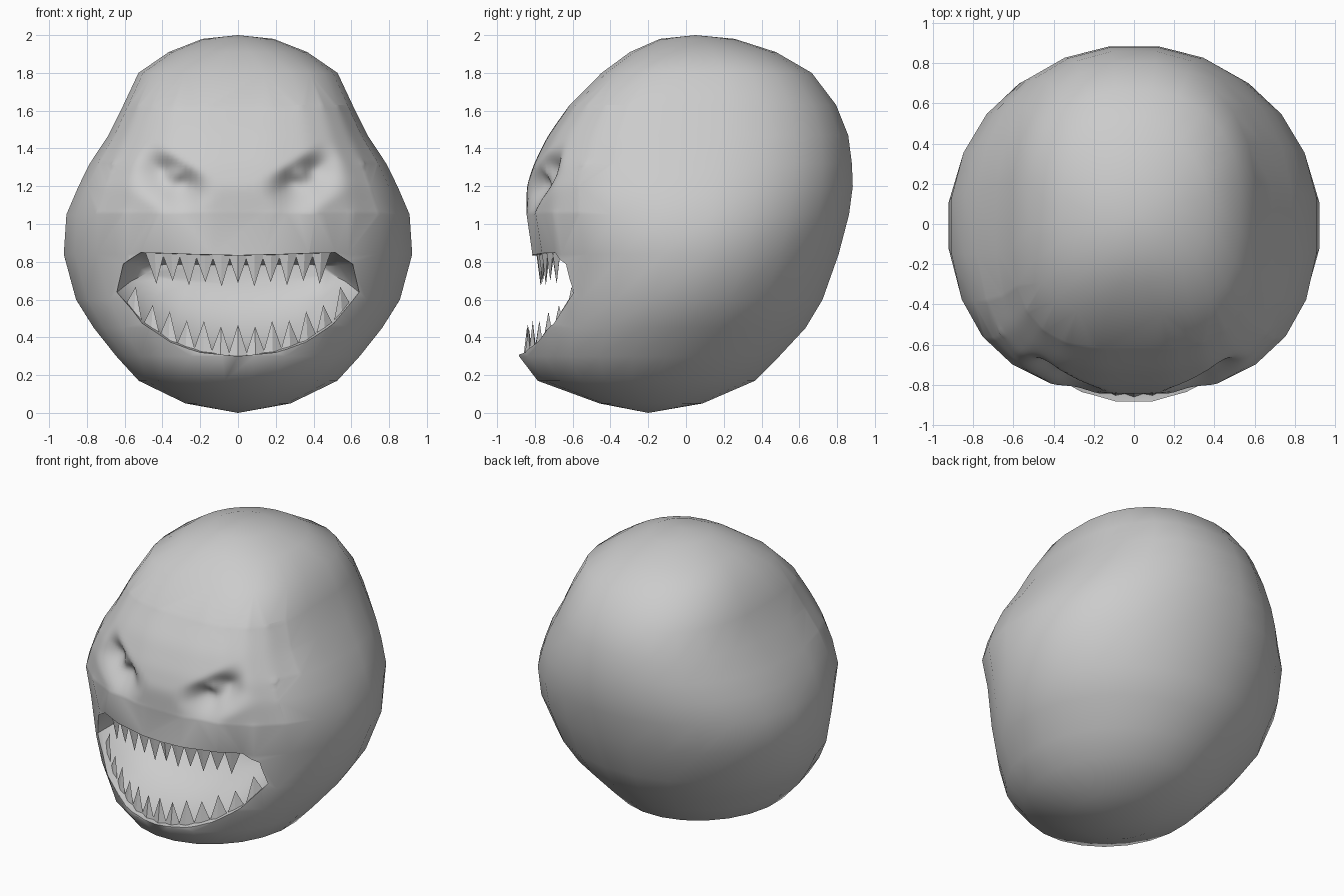
import bpy, bmesh, math

if "Cube" in bpy.data.objects:
    bpy.data.objects.remove(bpy.data.objects["Cube"], do_unlink=True)

grey = bpy.data.materials.new("plain grey")
grey.use_nodes = True
COLOUR = (0.6, 0.6, 0.6, 1)
grey.diffuse_color = COLOUR
grey.node_tree.nodes["Principled BSDF"].inputs["Base Color"].default_value = COLOUR

# Head profile: height, half width, front y, back y, squareness of the front
RINGS = [(0.05, 0.28, -0.46, 0.09, 2), (0.17, 0.53, -0.79, 0.37, 2), (0.30, 0.65, -0.89, 0.50, 2),
         (0.45, 0.77, -0.89, 0.64, 2), (0.60, 0.865, -0.88, 0.73, 1.92),
         (0.84, 0.93, -0.82, 0.815, 2.12), (1.05, 0.915, -0.85, 0.87, 2.4),
         (1.20, 0.85, -0.85, 0.89, 2.5), (1.32, 0.79, -0.81, 0.885, 2.65),
         (1.47, 0.69, -0.735, 0.865, 2.9), (1.63, 0.61, -0.62, 0.80, 3.2),
         (1.80, 0.53, -0.45, 0.67, 3.0), (1.91, 0.37, -0.30, 0.48, 2.3),
         (1.98, 0.19, -0.14, 0.26, 2)]
SIDES = 24


def front_y(x, z):
    """Front surface of the head at a given x and z."""
    for a, b in zip(RINGS, RINGS[1:]):
        if a[0] <= z <= b[0]:
            t = (z - a[0]) / (b[0] - a[0])
            w, f, k, p = (a[i] + t * (b[i] - a[i]) for i in range(1, 5))
            return (f + k) / 2 - (k - f) / 2 * max(0, 1 - abs(x / w) ** p) ** (1 / p)


def ring_point(angle, z, w, f, k, p):
    """Point on a ring that is rounder behind and squarer in front."""
    c, s = math.cos(angle), math.sin(angle)
    power = 2 / p if s < 0 else 2 / (2 + max(0, p - 2) * 0.25)
    x = math.copysign(abs(c) ** power, c) * w
    y = math.copysign(abs(s) ** power, s) * (k - f) / 2
    return x, (f + k) / 2 + y, z


def new_object(name, bm):
    bmesh.ops.recalc_face_normals(bm, faces=bm.faces)
    mesh = bpy.data.meshes.new(name)
    bm.to_mesh(mesh)
    bm.free()
    obj = bpy.data.objects.new(name, mesh)
    bpy.context.collection.objects.link(obj)
    mesh.materials.append(grey)
    return obj


def bridge(bm, loops):
    for a, b in zip(loops, loops[1:]):
        for i in range(len(a)):
            j = (i + 1) % len(a)
            bm.faces.new((a[i], a[j], b[j], b[i]))


def smooth_step(a, b, v):
    t = min(1, max(0, (v - a) / (b - a)))
    return t * t * (3 - 2 * t)


def socket_depth(x, z):
    """Slanted eye socket: firm brow above, soft cheek below, small ball inside."""
    dx, dz = abs(x) - 0.34, z - 1.25
    tilt = math.radians(33)
    u = dx * math.cos(tilt) + dz * math.sin(tilt)
    v = dz * math.cos(tilt) - dx * math.sin(tilt)
    dent = 0.11 * smooth_step(0.24, 0.03, abs(u)) * smooth_step(0.11, -0.01, v)
    ball = 0.045 * math.exp(-(u * u + (v - 0.01) ** 2) / 0.002)
    return dent * smooth_step(-0.2, 0.0, v) - ball


# Head shell
bm = bmesh.new()
angles = [math.tau * (i + 0.5) / SIDES - math.pi / 2 for i in range(SIDES)]
loops = [[bm.verts.new(ring_point(a, *ring)) for a in angles] for ring in RINGS]
bridge(bm, loops)
for loop, tip in ((loops[0], (0, -0.2, 0)), (loops[-1], (0, 0.05, 2))):
    pole = bm.verts.new(tip)
    for i in range(SIDES):
        bm.faces.new((loop[i], loop[(i + 1) % SIDES], pole))

# Eye region: finer grid, softened, then pressed in
eye_faces = []
for f in bm.faces:
    c = f.calc_center_median()
    if c.y < -0.25 and abs(c.x) < 0.68 and 1.0 < c.z < 1.6:
        eye_faces.append(f)
edges = list({e for f in eye_faces for e in f.edges})
bmesh.ops.subdivide_edges(bm, edges=edges, cuts=7, use_grid_fill=True)
region = [v for v in bm.verts if v.co.y < -0.25 and 1.0 < v.co.z < 1.66]
inner = [v for v in region if all(e.calc_length() < 0.06 for e in v.link_edges)
         and all(len(f.verts) == 4 for f in v.link_faces)]
for _ in range(12):
    bmesh.ops.smooth_vert(bm, verts=inner, factor=0.5, use_axis_x=True,
                          use_axis_y=True, use_axis_z=True)
for v in region:
    v.co.y += socket_depth(v.co.x, v.co.z)
head = new_object("head", bm)

# Mouth cavity, cut as a wide wedge whose floor rises to the back
HALF = [(0, 0.30), (0.2, 0.32), (0.36, 0.36), (0.52, 0.45), (0.67, 0.62),
        (0.63, 0.79), (0.53, 0.855), (0.2, 0.84), (0, 0.835)]
outline = HALF + [(-x, z) for x, z in HALF[-2:0:-1]]
bm = bmesh.new()
loops = [[bm.verts.new((x * sx, y, 0.77 + (z - 0.77) * sz)) for x, z in outline]
         for y, sx, sz in ((-1.2, 1, 1), (-0.85, 1, 1), (-0.55, 0.95, 0.85),
                           (-0.36, 0.85, 0.5), (-0.28, 0.72, 0.2))]
bridge(bm, loops)
bm.faces.new(loops[0])
bm.faces.new(loops[-1])
cutter = new_object("mouth_cutter", bm)
cutter.hide_render = True
cut = head.modifiers.new("mouth", "BOOLEAN")
cut.operation, cut.solver, cut.object = "DIFFERENCE", "EXACT", cutter
bpy.context.view_layer.objects.active = head
head.select_set(True)
bpy.ops.object.modifier_apply(modifier="mouth")
bpy.data.objects.remove(cutter, do_unlink=True)
bpy.ops.object.select_all(action="DESELECT")
head.select_set(True)
bpy.ops.object.shade_smooth_by_angle(angle=math.radians(55))


def lip_z(x, lower):
    """Height of the upper or lower lip at x."""
    pts = HALF[:5] if lower else HALF[:4:-1]
    for a, b in zip(pts, pts[1:]):
        if a[0] <= abs(x) <= b[0]:
            return a[1] + (b[1] - a[1]) * (abs(x) - a[0]) / (b[0] - a[0])


def teeth(name, xs, half_width, length, lower):
    """Row of sharp pyramids that follows the lip."""
    bm = bmesh.new()
    up = 1 if lower else -1
    for n, x in enumerate(xs):
        base = []
        for dx, dy in ((-half_width, 0.015), (0, 0), (half_width, 0.015), (0, 0.04)):
            px = x + dx
            z = lip_z(px, lower)
            base.append(bm.verts.new((px * 0.98, front_y(px, z) + 0.03 + dy, z)))
        z = lip_z(x, lower)
        reach = length * (0.93 if n % 2 else 1.05)
        tip = bm.verts.new((x * 0.96, front_y(x, z) + 0.05, z + up * reach))
        bm.faces.new(base)
        for i in range(4):
            bm.faces.new((base[i], base[(i + 1) % 4], tip))
    return new_object(name, bm)


teeth("upper_teeth", [0.09 * i for i in range(-5, 6)], 0.052, 0.16, False)
teeth("lower_teeth", [0.094 * i for i in range(-6, 7)], 0.052, 0.16, True)
